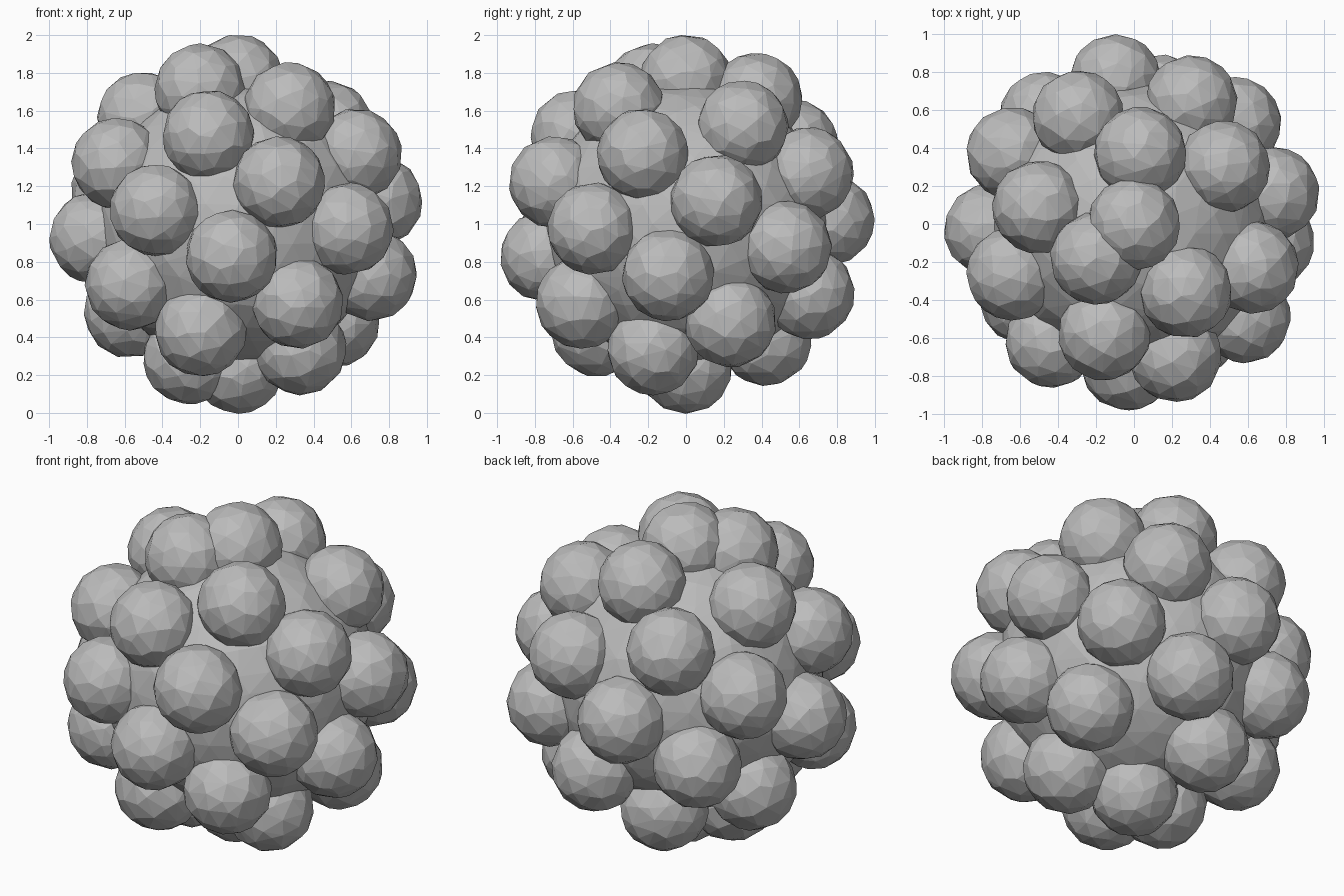
import bpy
import math
import random
from mathutils import Vector

random.seed(4)

default = bpy.data.objects.get("Cube")
if default:
    bpy.data.objects.remove(default, do_unlink=True)

COUNT = 32            # bumps on the ball
CENTRE = Vector((0, 0, 1))
ORBIT = 0.76          # distance of bump centres from the ball centre
BUMP = 0.243
CORE = 0.755
TURN = math.pi * (1 + math.sqrt(5))   # golden-angle step

grey = bpy.data.materials.new("plain grey")
grey.use_nodes = True
colour = (0.5, 0.5, 0.5, 1)
grey.diffuse_color = colour
shader = grey.node_tree.nodes["Principled BSDF"]
shader.inputs["Base Color"].default_value = colour
shader.inputs["Roughness"].default_value = 0.8


def faceted_ball(name, radius, detail, ratio, place):
    """Icosphere thinned to irregular flat facets."""
    bpy.ops.mesh.primitive_ico_sphere_add(
        subdivisions=detail, radius=radius, location=place)
    ball = bpy.context.object
    ball.name = name
    ball.data.materials.append(grey)
    thin = ball.modifiers.new("facets", "DECIMATE")
    thin.ratio = ratio
    bpy.ops.object.shade_flat()
    return ball


# Central ball
faceted_ball("core", CORE, 4, 0.6, CENTRE)

# Bumps spread along a golden spiral from the top pole to the bottom pole
for i in range(COUNT):
    height = 1 - 2 * i / (COUNT - 1)
    ring = math.sqrt(max(0, 1 - height * height))
    direction = Vector((math.cos(TURN * i) * ring,
                        math.sin(TURN * i) * ring, height))
    bump = faceted_ball(f"bump_{i + 1}", BUMP, 3, 0.5,
                        CENTRE + direction * ORBIT)
    bump.rotation_euler = [random.uniform(0, math.tau) for _ in range(3)]
